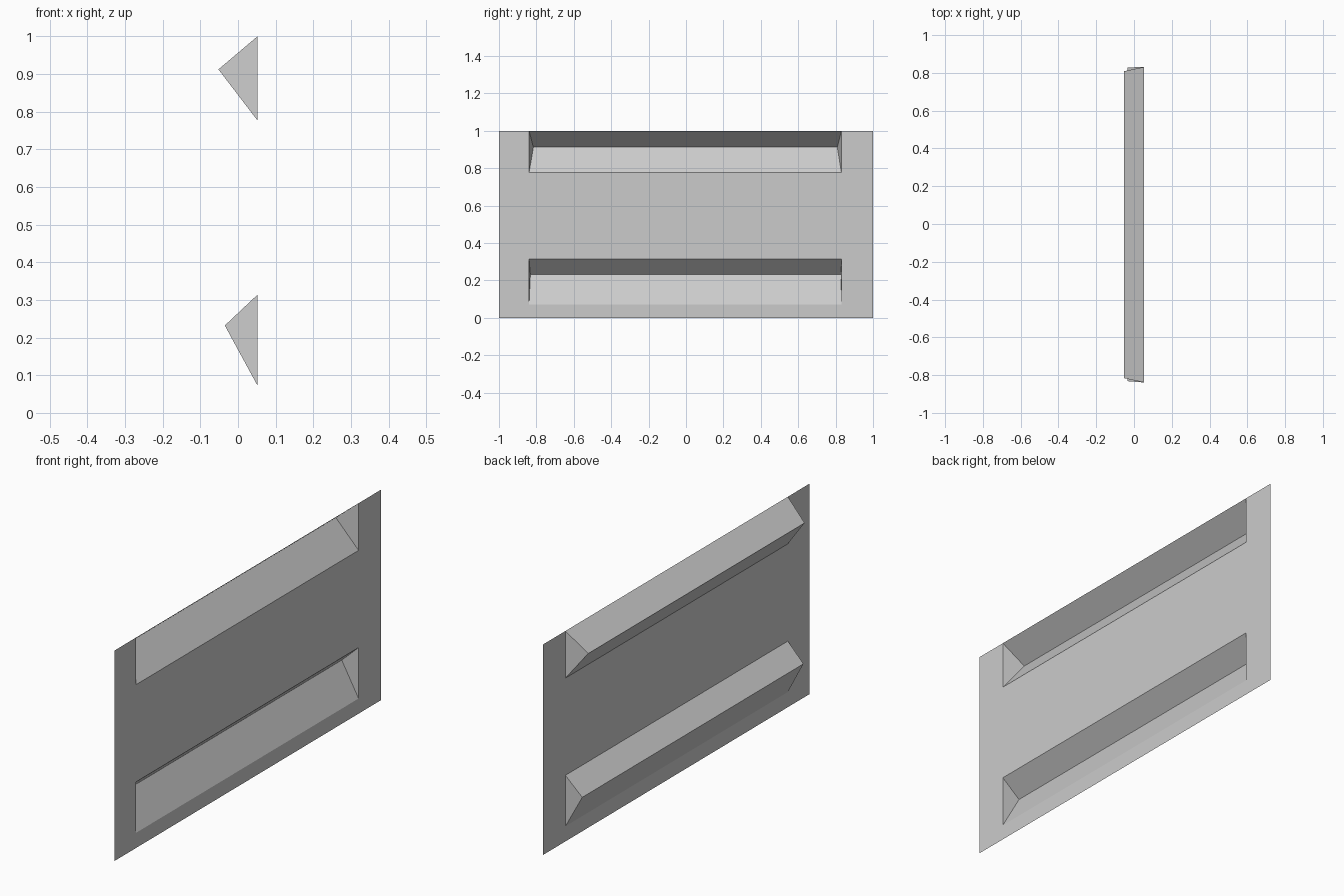
import bpy
import bmesh

if "Cube" in bpy.data.objects:
    bpy.data.objects.remove(bpy.data.objects["Cube"], do_unlink=True)

grey = bpy.data.materials.new("light grey")
grey.use_nodes = True
colour = (0.6, 0.6, 0.6, 1)
grey.diffuse_color = colour
grey.node_tree.nodes["Principled BSDF"].inputs["Base Color"].default_value = colour

FACE_X = 0.052
LEFT_Y, RIGHT_Y = -0.839, 0.831


def make_part(name, faces):
    """Build a sheet object from faces given as lists of points."""
    bm = bmesh.new()
    for face in faces:
        bm.faces.new([bm.verts.new(p) for p in face])
    bmesh.ops.remove_doubles(bm, verts=bm.verts, dist=0.0001)
    mesh = bpy.data.meshes.new(name)
    bm.to_mesh(mesh)
    bm.free()
    mesh.materials.append(grey)
    obj = bpy.data.objects.new(name, mesh)
    bpy.context.collection.objects.link(obj)


def rectangle(y0, y1, z0, z1):
    return [(FACE_X, y0, z0), (FACE_X, y1, z0), (FACE_X, y1, z1), (FACE_X, y0, z1)]


def make_recess(name, bottom, top, ridge_x, ridge_z, ridge_y0, ridge_y1):
    """Wedge-shaped trough pressed back from the panel, open in front."""
    a, b, c, d = rectangle(LEFT_Y, RIGHT_Y, bottom, top)
    e, f = (ridge_x, ridge_y0, ridge_z), (ridge_x, ridge_y1, ridge_z)
    make_part(name, [(a, b, f, e), (e, f, c, d), (a, e, d), (b, c, f)])


# Thin panel with two long openings
low, high = (0.072, 0.314), (0.776, 1.0)
make_part("panel", [
    rectangle(-1, LEFT_Y, 0, 1),
    rectangle(RIGHT_Y, 1, 0, 1),
    rectangle(LEFT_Y, RIGHT_Y, 0, low[0]),
    rectangle(LEFT_Y, RIGHT_Y, low[1], high[0]),
])

# Troughs behind the openings
make_recess("lower_recess", *low, -0.035, 0.232, -0.832, 0.829)
make_recess("upper_recess", *high, -0.052, 0.912, -0.816, 0.809)
